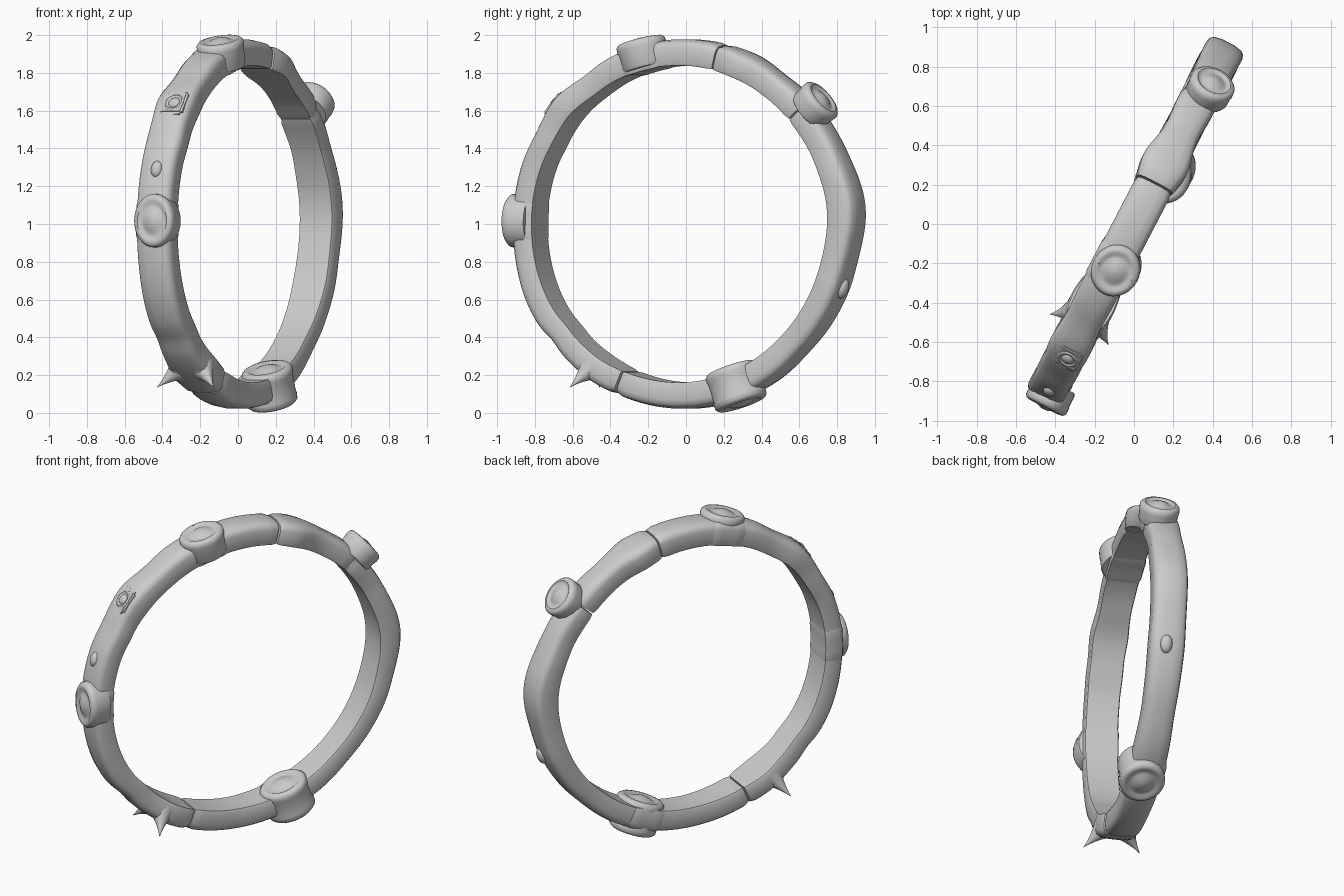
import bpy, bmesh
from math import radians, cos, sin, pi, exp
from mathutils import Matrix, Vector

cube = bpy.data.objects.get("Cube")
if cube:
    bpy.data.objects.remove(cube, do_unlink=True)

grey = bpy.data.materials.new("warm_stone_grey")
grey.use_nodes = True
colour = (0.6, 0.6, 0.6, 1)
grey.diffuse_color = colour
grey.node_tree.nodes["Principled BSDF"].inputs["Base Color"].default_value = colour

# Ring frame: local X and Z span the ring plane, Y runs across the band
FRAME = Matrix.Translation((0, 0, 1)) @ Matrix.Rotation(radians(62.5), 4, 'Z')


def radial(deg, across=0):
    """Frame at an angle of the ring, with local Z pointing outward."""
    return (FRAME @ Matrix.Rotation(radians(90 - deg), 4, 'Y')
            @ Matrix.Translation((0, across, 0)))


def finish(name, bm, matrix, angle=45):
    bm.transform(matrix)
    bmesh.ops.recalc_face_normals(bm, faces=bm.faces)
    mesh = bpy.data.meshes.new(name)
    bm.to_mesh(mesh)
    bm.free()
    mesh.materials.append(grey)
    ob = bpy.data.objects.new(name, mesh)
    bpy.context.collection.objects.link(ob)
    bpy.ops.object.select_all(action='DESELECT')
    ob.select_set(True)
    bpy.context.view_layer.objects.active = ob
    bpy.ops.object.shade_smooth_by_angle(angle=radians(angle))


def skin(rings):
    """Closed loops of points joined into a capped tube."""
    bm = bmesh.new()
    loops = [[bm.verts.new(p) for p in ring] for ring in rings]
    n = len(loops[0])
    for a, b in zip(loops, loops[1:]):
        for i in range(n):
            j = (i + 1) % n
            bm.faces.new((a[i], a[j], b[j], b[i]))
    bm.faces.new(loops[0])
    bm.faces.new(loops[-1])
    return bm


def lathe(name, profile, matrix, sides=32):
    rings = [[(max(r, 0.001) * cos(2 * pi * i / sides),
               max(r, 0.001) * sin(2 * pi * i / sides), h)
              for i in range(sides)] for r, h in profile]
    finish(name, skin(rings), matrix)


def band(name, start, end, swells, width=0.1, proud=0.0):
    """Band piece; swells are (angle, spread, extra radius, extra half width)."""
    steps = int((end - start) / 2)
    rings = []
    for k in range(steps + 1):
        deg = start + 0.3 + (end - start - 0.6) * k / steps
        t = radians(deg)
        outer = 0.99 + 0.012 * cos(2 * t) + proud
        inner = 0.857 + 0.018 * cos(2 * t) - proud
        half = width
        for centre, spread, dr, dw in swells:
            g = exp(-((deg - centre) / spread) ** 2)
            outer += dr * g
            inner += 0.45 * dr * g
            half += dw * g
        if k in (0, steps):         # softened ends make the seams
            outer, inner, half = outer - 0.008, inner + 0.004, half - 0.006
        side = [(0.94, inner), (1, inner + 0.012), (1, outer - 0.045),
                (0.93, outer - 0.022), (0.75, outer - 0.008), (0.35, outer)]
        section = [(-w, r) for w, r in side] + [(w, r) for w, r in reversed(side)]
        rings.append([(r * cos(t), w * half, r * sin(t)) for w, r in section])
    finish(name, skin(rings), FRAME, 50)


def bump(name, deg, radius, size, across=0):
    bm = bmesh.new()
    bmesh.ops.create_uvsphere(bm, u_segments=20, v_segments=12, radius=1)
    place = Matrix.Translation((0, 0, radius)) @ Matrix.Diagonal((*size, 1))
    finish(name, bm, radial(deg, across) @ place)


# Band pieces, with carved swellings
band("band_back", -69, 40, [(5, 14, 0.042, 0.002), (26, 6, 0.004, -0.006),
                           (-20, 8, 0.006, 0.004), (-45, 9, -0.008, -0.005)])
band("band_upper_back", 40, 76, [(68, 6, 0.0, 0.022), (54, 7, -0.01, -0.008)])
band("band_top", 76, 105, [])
band("band_upper_front", 105, 179, [(138, 6, 0.01, 0.008), (126, 6, -0.01, -0.004),
                                    (152, 5, -0.008, 0.004)])
band("band_lower_front", 179, 247, [(206, 14, 0.012, 0.0), (219, 4, -0.012, 0.0),
                                    (238, 8, 0.003, 0.018)])
band("band_bottom", 247, 290, [(268, 10, 0.0, -0.006)])

# Collars wrapped round the band under the bosses
band("collar_front", 172, 186, [], 0.104, 0.003)
band("collar_top", 98, 112, [], 0.106, 0.004)
band("collar_bottom", 283, 297, [], 0.108, 0.004)

# Round bosses: rim, groove and central dome
CAP = [(1, -0.06), (1.03, -0.04), (1.02, -0.016), (0.92, -0.003), (0.78, 0),
       (0.66, -0.01), (0.52, -0.008), (0.4, 0.0), (0.2, 0.009), (0, 0.012)]


def boss(name, deg, width, length, bottom, top, two_sided=False):
    upper = [(r, top + h) for r, h in CAP]
    if two_sided:
        lower = [(r, bottom - h) for r, h in reversed(CAP)]
    else:
        lower = [(0, bottom), (0.92, bottom), (0.99, bottom + 0.015)]
    scale = Matrix.Diagonal((length, width, 1, 1))
    lathe(name, lower + upper, radial(deg, -0.026) @ scale)


boss("boss_front", 179, 0.112, 0.138, 0.905, 1.037)
boss("boss_top", 105, 0.12, 0.132, 0.855, 1.008)
boss("boss_upper_back", 38.7, 0.115, 0.118, 0.95, 1.068)
boss("boss_bottom", 290, 0.13, 0.142, 0.81, 1.018, True)

# Flared thorns on both edges of the band
for label, s in (("left", -1), ("right", 1)):
    base = Vector((0, 0.07 * s, 0.94))
    tip = Vector((0, 0.168 * s, 1.055))
    turn = (tip - base).to_track_quat('Z', 'Y').to_matrix().to_4x4()
    length = (tip - base).length
    flare = [(0.08, -0.03), (0.065, 0.0), (0.043, length * 0.25),
             (0.025, length * 0.5), (0.011, length * 0.75), (0, length)]
    lathe("thorn_" + label, flare, radial(235) @ Matrix.Translation(base) @ turn, 20)
    bump("thorn_swelling_" + label, 235, 0.945, (0.09, 0.053, 0.045), 0.062 * s)

# Square mount with a stud
bm = bmesh.new()
bmesh.ops.create_cube(bm, size=1)
bmesh.ops.bevel(bm, geom=bm.edges[:], offset=0.1, segments=3, affect='EDGES')
finish("stud_mount", bm, radial(140, -0.018) @ Matrix.Translation((0, 0, 0.977))
       @ Matrix.Diagonal((0.15, 0.13, 0.05, 1)))
lathe("stud_collar", [(0.055, 0.98), (0.055, 1.001), (0.045, 1.008), (0.035, 1.001)],
      radial(140, -0.018))
bump("stud", 140, 0.996, (0.034, 0.034, 0.02), -0.018)

# Small beads on the outer face
bump("bead_front", 163, 0.993, (0.045, 0.032, 0.028), -0.01)
bump("bead_back", -20, 1.003, (0.055, 0.036, 0.03), -0.015)
